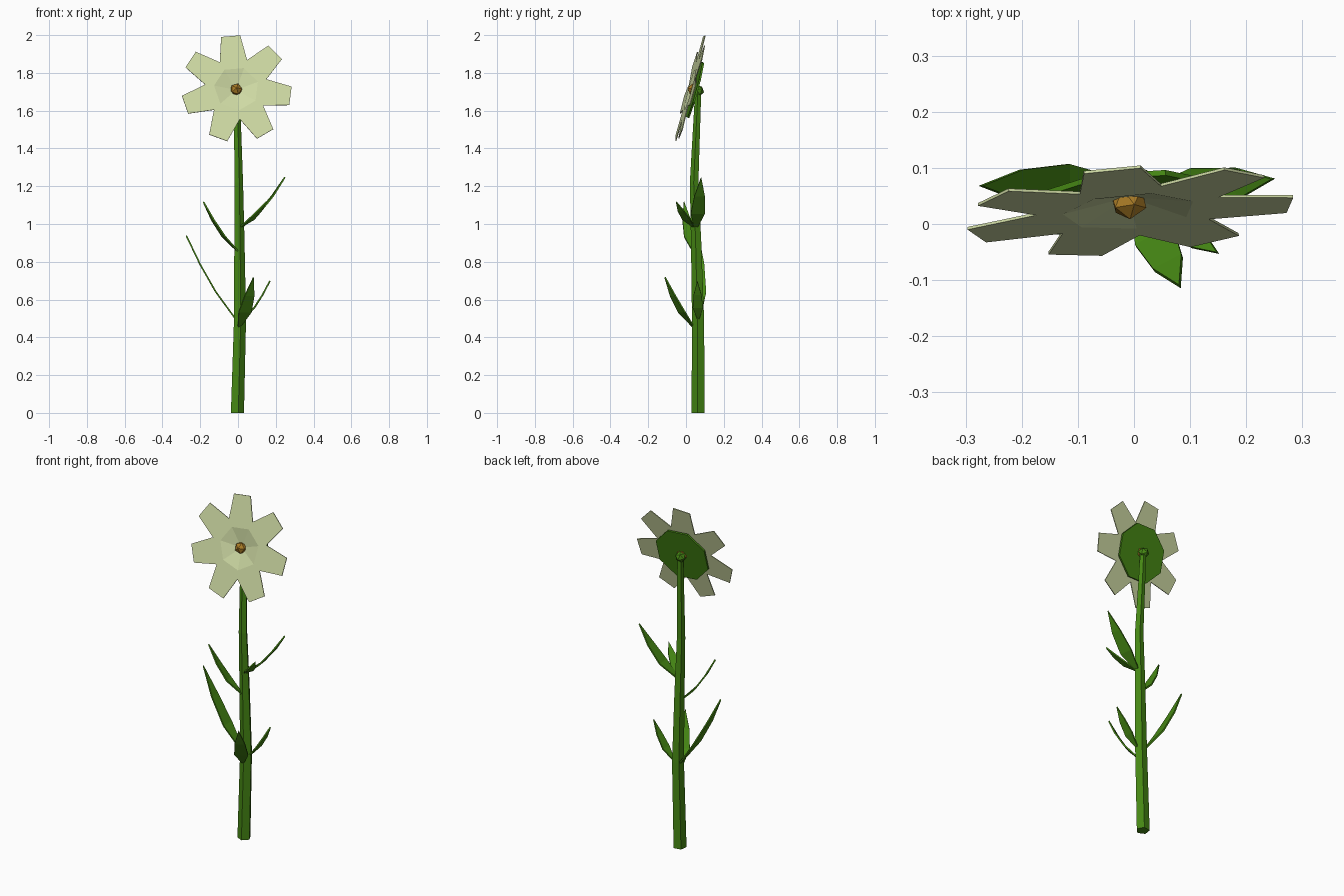
import bpy, bmesh
from math import sin, cos, radians, tau
from mathutils import Vector, Matrix

cube = bpy.data.objects.get("Cube")
if cube:
    bpy.data.objects.remove(cube)


def material(name, rgb):
    m = bpy.data.materials.new(name)
    m.use_nodes = True
    m.diffuse_color = (*rgb, 1)
    m.node_tree.nodes["Principled BSDF"].inputs["Base Color"].default_value = (*rgb, 1)
    return m


green = material("leaf green", (0.062, 0.25, 0.007))
cream = material("pale cream", (0.62, 0.70, 0.37))
gold = material("gold", (0.42, 0.21, 0.02))


def make(name, bm, mat, matrix=None, thickness=0):
    mesh = bpy.data.meshes.new(name)
    bm.to_mesh(mesh)
    bm.free()
    mesh.materials.append(mat)
    ob = bpy.data.objects.new(name, mesh)
    bpy.context.collection.objects.link(ob)
    if matrix:
        ob.matrix_world = matrix
    if thickness:
        mod = ob.modifiers.new("thickness", "SOLIDIFY")
        mod.thickness = thickness
        mod.offset = -1
    return ob


def ring(bm, n, r, start, centre=(0, 0, 0)):
    c = Vector(centre)
    return [bm.verts.new(c + Vector((r * cos(start + tau * i / n), r * sin(start + tau * i / n), 0)))
            for i in range(n)]


def bridge(bm, a, b):
    n = len(a)
    for i in range(n):
        j = (i + 1) % n
        bm.faces.new((a[i], a[j], b[j], b[i]))


# Five-sided stem: centre and radius at each bend
bm = bmesh.new()
bends = [((-0.005, 0.066, 0), 0.037), ((0.009, 0.065, 0.5), 0.034), ((0.006, 0.055, 0.9), 0.029),
         ((0.003, 0.044, 1.22), 0.024), ((-0.008, 0.066, 1.72), 0.017)]
rings = [ring(bm, 5, r, radians(-80), c) for c, r in bends]
for low, high in zip(rings, rings[1:]):
    bridge(bm, low, high)
bm.faces.new(rings[0][::-1])
bm.faces.new(rings[-1])
make("stem", bm, green)


# Pointed leaves that sag in the middle
def leaf(name, base, tip, width, sag):
    base, tip = Vector(base), Vector(tip)
    way = tip - base
    side = Vector((-way.y, way.x, 0)).normalized() * width / 2
    bm = bmesh.new()
    rows = []
    for t, w in ((0, 0.2), (0.4, 1), (0.72, 0.75)):
        p = base + way * t - Vector((0, 0, 4 * sag * t * (1 - t)))
        rows.append((bm.verts.new(p - side * w), bm.verts.new(p + side * w)))
    for a, b in zip(rows, rows[1:]):
        bm.faces.new((a[0], b[0], b[1], a[1]))
    bm.faces.new((rows[-1][0], bm.verts.new(tip), rows[-1][1]))
    make(name, bm, green, thickness=0.008)


leaf("lower_right_leaf", (-0.01, 0.07, 0.5), (-0.27, 0.068, 0.94), 0.075, 0.035)
leaf("lower_left_leaf", (0.03, 0.065, 0.5), (0.165, 0.06, 0.7), 0.055, 0.02)
leaf("lower_front_leaf", (0.005, 0.04, 0.46), (0.08, -0.108, 0.72), 0.075, 0.03)
leaf("upper_right_leaf", (0, 0.04, 0.86), (-0.18, -0.01, 1.12), 0.06, 0.03)
leaf("upper_left_leaf", (0.01, 0.05, 0.98), (0.245, 0.08, 1.25), 0.075, 0.03)
leaf("upper_front_leaf", (0.015, 0.04, 0.99), (0.147, -0.05, 1.12), 0.05, 0.015)

# Blossom frame: local z points out of the flower's face
n = Vector((0.075, -1, 0.27)).normalized()
u = Vector((0, 0, 1)).cross(n).normalized()
frame = Matrix.Translation((-0.008, 0.022, 1.717)) @ Matrix((u, n.cross(u), n)).transposed().to_4x4()

# Seven blunt petals around a shallow cup
bm = bmesh.new()
petals, step = 7, tau / 7
valley = radians(95) - step / 2
inner = ring(bm, petals, 0.12, valley)
notch = ring(bm, petals, 0.168, valley)
tip_a = ring(bm, petals, 0.293, valley + step / 2 - radians(10))
tip_b = ring(bm, petals, 0.293, valley + step / 2 + radians(10))
centre = bm.verts.new((0, 0, -0.027))
for i in range(petals):
    j = (i + 1) % petals
    bm.faces.new((centre, inner[i], inner[j]))
    bm.faces.new((inner[i], notch[i], notch[j], inner[j]))
    bm.faces.new((notch[i], tip_a[i], tip_b[i], notch[j]))
make("petals", bm, cream, frame, 0.005)

# Eight-sided green disc behind the petals
bm = bmesh.new()
back = ring(bm, 8, 0.163, radians(20), (0, 0, -0.032))
front = ring(bm, 8, 0.163, radians(20), (0, 0, -0.022))
bridge(bm, back, front)
bm.faces.new(back[::-1])
bm.faces.new(front)
make("calyx", bm, green, frame)

# Faceted bud in the cup and knob at the stem's top
for name, depth, radius, mat in (("bud", -0.02, 0.034, gold), ("stem_knob", -0.045, 0.031, green)):
    bm = bmesh.new()
    bmesh.ops.create_icosphere(bm, subdivisions=1, radius=radius)
    make(name, bm, mat, frame @ Matrix.Translation((0, 0, depth)))
